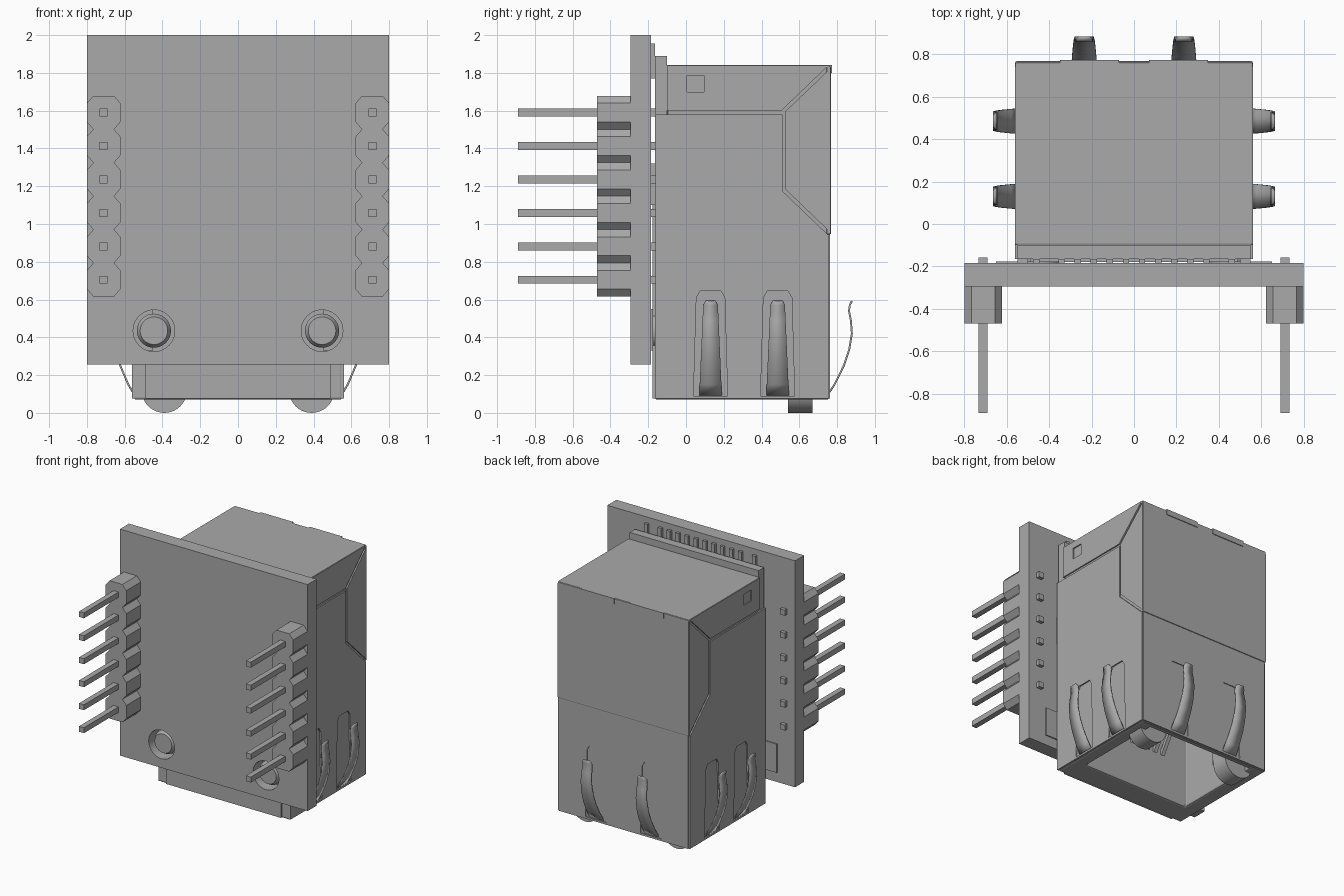
import bpy, bmesh, math
from mathutils import Matrix, Vector

cube = bpy.data.objects.get("Cube")
if cube:
    bpy.data.objects.remove(cube, do_unlink=True)

grey = bpy.data.materials.new("neutral_grey")
grey.use_nodes = True
grey.diffuse_color = (0.4, 0.4, 0.4, 1)
grey.node_tree.nodes["Principled BSDF"].inputs["Base Color"].default_value = (0.4, 0.4, 0.4, 1)


def finish(name, bm):
    bmesh.ops.recalc_face_normals(bm, faces=bm.faces)
    mesh = bpy.data.meshes.new(name)
    bm.to_mesh(mesh)
    bm.free()
    mesh.materials.append(grey)
    ob = bpy.data.objects.new(name, mesh)
    bpy.context.collection.objects.link(ob)
    return ob


def prism(name, points, axis, lo, hi):
    """Extrude a flat outline along one axis; points use the other two axes in order."""
    bm = bmesh.new()
    def place(p, d):
        c = list(p)
        c.insert(axis, d)
        return bm.verts.new(c)
    face = bm.faces.new([place(p, lo) for p in points])
    moved = bmesh.ops.extrude_face_region(bm, geom=[face])["geom"]
    step = Vector((0, 0, 0))
    step[axis] = hi - lo
    bmesh.ops.translate(bm, vec=step, verts=[v for v in moved if isinstance(v, bmesh.types.BMVert)])
    return finish(name, bm)


def box(name, x, y, z):
    return prism(name, [(x[0], y[0]), (x[1], y[0]), (x[1], y[1]), (x[0], y[1])], 2, *z)


def rod(name, x, z, r, y, r2=None):
    """Round part running along y."""
    bm = bmesh.new()
    bmesh.ops.create_cone(bm, cap_ends=True, segments=40, radius1=r if r2 is None else r2,
                          radius2=r, depth=y[1] - y[0])
    bm.transform(Matrix.Translation((x, (y[0] + y[1]) / 2, z)) @ Matrix.Rotation(-math.pi / 2, 4, 'X'))
    ob = finish(name, bm)
    select(ob)
    bpy.ops.object.shade_smooth_by_angle()
    return ob


def select(ob):
    bpy.ops.object.select_all(action='DESELECT')
    ob.select_set(True)
    bpy.context.view_layer.objects.active = ob


def cut(ob, cutter):
    m = ob.modifiers.new("cut", 'BOOLEAN')
    m.operation, m.solver, m.object = 'DIFFERENCE', 'EXACT', cutter
    cutter.hide_render = True
    select(ob)
    bpy.ops.object.modifier_apply(modifier=m.name)
    bpy.data.objects.remove(cutter, do_unlink=True)


def bevel(ob, width):
    m = ob.modifiers.new("bevel", 'BEVEL')
    m.width, m.segments, m.limit_method = width, 2, 'ANGLE'


def spring(name, base, angle, reach):
    """Bowed contact finger, tapering towards a flicked tip."""
    path = [(-.01, .09), (.03, .15), (.079, .25), (.106, .33), (.121, .42),
            (.116, .49), (.106, .54), (.11, .57), (.121, .59)]
    bm = bmesh.new()
    rows = []
    for out, z in path:
        w = 0.06 - 0.022 * (z - .09) / .5
        if z > .58:
            w *= 0.7
        rows.append([bm.verts.new((out * reach, s * w, z)) for s in (-1, 1)])
    for a, b in zip(rows, rows[1:]):
        bm.faces.new((a[0], a[1], b[1], b[0]))
    bm.transform(Matrix.Translation(base) @ Matrix.Rotation(angle, 4, 'Z'))
    ob = finish(name, bm)
    ob.modifiers.new("thickness", 'SOLIDIFY').thickness = 0.01
    select(ob)
    bpy.ops.object.shade_smooth_by_angle()


def slot_outline(c):
    return [(c - .09, .09), (c + .09, .09), (c + .075, .61), (c + .055, .645),
            (c - .055, .645), (c - .075, .61)]


# Circuit board with two peg holes
board = box("circuit_board", (-.8, .8), (-.295, -.185), (.255, 2))
for s in (-1, 1):
    cut(board, rod("hole_cutter", s * .445, .435, .11, (-.4, -.1)))

# Pin headers: scalloped strip plus square pins
pitch, first = .177, .705
for s, side in ((-1, "right"), (1, "left")):
    edge = []
    for i in range(6):
        z = first + i * pitch
        edge += [(.055, z - .0885), (.0885, z - .05), (.0885, z + .05)]
    edge.append((.055, first + 5.5 * pitch))
    outline = [(s * .711 + w, z) for w, z in edge] + [(s * .711 - w, z) for w, z in reversed(edge)]
    prism(side + "_header_strip", outline, 1, -.47, -.295)
    for i in range(6):
        x, z = s * .711, first + i * pitch
        box(side + "_header_pin", (x - .021, x + .021), (-.89, -.158), (z - .021, z + .021))

# Socket body with a hollow that opens downwards
body = prism("socket_body", [(-.165, .07), (.755, .07), (.755, 1.835), (-.1, 1.835),
                             (-.1, 1.32), (-.165, 1.32)], 0, -.552, .552)
cut(body, box("cavity_cutter", (-.45, .45), (.02, .715), (0, .95)))
bevel(body, .012)
box("front_insert", (-.49, .49), (-.178, -.15), (.075, 1.1))
box("rear_flange", (-.55, .55), (-.165, -.1), (1.32, 1.89))

# Folded metal shield: side plates separated by thin seams
for s, side in ((-1, "right"), (1, "left")):
    x = (s * .545, s * .562)
    lower = prism(side + "_shield_plate", [(-.165, .075), (.755, .075), (.755, .94), (.51, 1.175),
                                           (.51, 1.58), (-.165, 1.58)], 0, *x)
    for y in (.13, .485):
        cut(lower, prism("slot_cutter", slot_outline(y), 0, s * .5515, s * .6))
        spring(side + "_spring", (s * .56, y, 0), 0 if s > 0 else math.pi, .87)
    top = prism(side + "_top_flap", [(-.1, 1.6), (.505, 1.6), (.74, 1.825), (.74, 1.838),
                                     (-.1, 1.838)], 0, *x)
    cut(top, box("window_cutter", sorted((s * .553, s * .6)), (.005, .095), (1.7, 1.785)))
    prism(side + "_back_flap", [(.525, 1.185), (.762, .957), (.762, 1.822), (.525, 1.595)], 0, *x)

# Back shield with its own slots
lower_back = box("lower_back_shield", (-.552, .552), (.745, .762), (.075, .945))
for s in (-1, 1):
    cut(lower_back, prism("slot_cutter", slot_outline(s * .235), 1, .7555, .8))
    spring("back_spring", (s * .235, .762, 0), math.pi / 2, 1)
    box("top_lock_tab", sorted((s * .07, s * .35)), (.75, .774), (1.8, 1.842))
upper_back = box("upper_back_shield", (-.56, .56), (.745, .768), (.945, 1.835))
top_plate = box("top_shield", (-.56, .56), (-.1, .762), (1.825, 1.842))
for ob in (upper_back, top_plate):
    bevel(ob, .007)

# Indicator lamps in the opening, and locating pegs
for s, side in ((-1, "right"), (1, "left")):
    rod(side + "_lamp", s * .39, .12, .12, (.54, .67))
    box(side + "_lamp_housing", sorted((s * .28, s * .46)), (.52, .73), (.13, .96))
    rod(side + "_peg", s * .445, .435, .09, (-.245, -.16))
    rod(side + "_peg_tip", s * .445, .435, .09, (-.275, -.245), .073)
    box(side + "_mount_pad", sorted((s * .45, s * .65)), (-.186, -.176), (.33, .55))
    box(side + "_solder_tab", sorted((s * .5, s * .55)), (-.186, -.16), (1.1, 1.32))

# Contact wires sloping across the hollow
for i in range(8):
    x = (i - 3.5) * .068
    prism("contact_wire", [(.01, .42), (.03, .4), (.3, .85), (.3, .96), (.28, .96), (.28, .87)],
          0, x - .014, x + .014)

# Row of solder leads above the socket
for x in [-.46, .46] + [(i - 4.5) * .076 for i in range(10)]:
    box("solder_lead", (x - .015, x + .015), (-.187, -.165), (1.77, 1.955))
